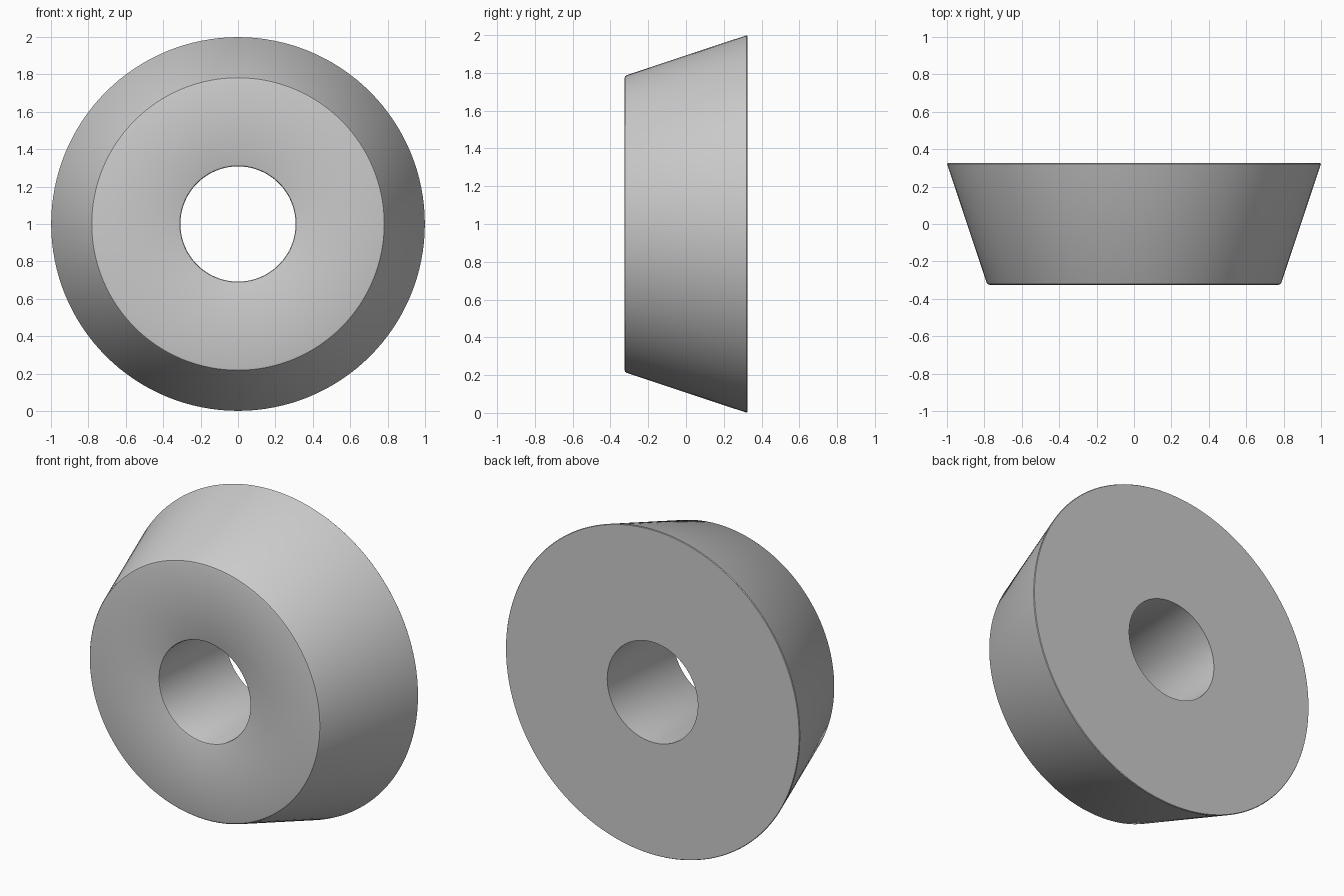
import bpy, bmesh
from math import sin, cos, pi

if "Cube" in bpy.data.objects:
    bpy.data.objects.remove(bpy.data.objects["Cube"])

SEGMENTS = 128

# closed ring cross-section (radius, y): bore, front face, tapered rim, back face
PROFILE = [
    (0.308, 0.325), (0.308, -0.315), (0.311, -0.322), (0.318, -0.325),
    (0.772, -0.325), (0.782, -0.322), (0.788, -0.314),
    (0.997, 0.315), (0.999, 0.321), (0.996, 0.325),
]


def lathe(name, profile, centre_z):
    """Revolve a closed profile about a front-to-back axis."""
    bm = bmesh.new()
    rings = []
    for i in range(SEGMENTS):
        a = 2 * pi * i / SEGMENTS
        rings.append([bm.verts.new((r * cos(a), y, centre_z + r * sin(a)))
                      for r, y in profile])
    n = len(profile)
    for i in range(SEGMENTS):
        a, b = rings[i], rings[(i + 1) % SEGMENTS]
        for j in range(n):
            k = (j + 1) % n
            bm.faces.new((a[j], a[k], b[k], b[j]))
    bmesh.ops.recalc_face_normals(bm, faces=bm.faces)
    mesh = bpy.data.meshes.new(name)
    bm.to_mesh(mesh)
    bm.free()
    obj = bpy.data.objects.new(name, mesh)
    bpy.context.collection.objects.link(obj)
    return obj


# tapered washer with a straight through hole
washer = lathe("tapered_ring", PROFILE, 1.0)
bpy.context.view_layer.objects.active = washer
washer.select_set(True)
bpy.ops.object.shade_smooth_by_angle(angle=0.6)
